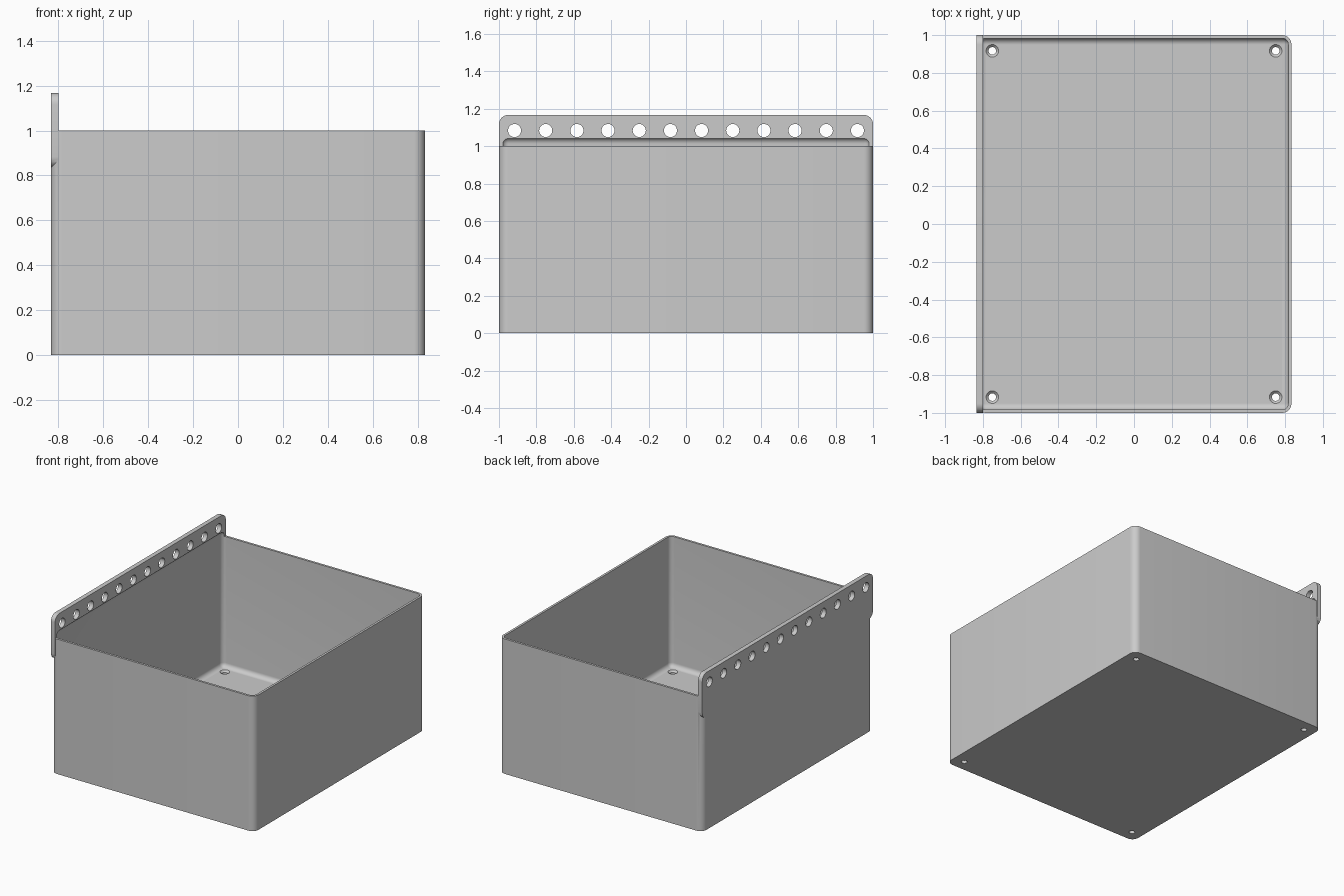
import bpy
import bmesh
from math import pi, radians
from mathutils import Matrix, Vector

cube = bpy.data.objects.get("Cube")
if cube:
    bpy.data.objects.remove(cube, do_unlink=True)

U = 1 / 6                       # design module
HX, HY, HEIGHT = 5 * U, 1.0, 1.0
WALL, FLOOR = U / 10, U / 5
RADIUS = 0.05

grey = bpy.data.materials.new("plain grey")
grey.use_nodes = True
colour = (0.6, 0.6, 0.6, 1)
grey.diffuse_color = colour
grey.node_tree.nodes["Principled BSDF"].inputs["Base Color"].default_value = colour


def finish(name, bm):
    mesh = bpy.data.meshes.new(name)
    bm.to_mesh(mesh)
    bm.free()
    mesh.materials.append(grey)
    obj = bpy.data.objects.new(name, mesh)
    bpy.context.collection.objects.link(obj)
    return obj


def rounded_block(name, low, high, radius, axis=None):
    """Block with edges along one axis rounded, or all edges if axis is None."""
    low, high = Vector(low), Vector(high)
    bm = bmesh.new()
    bmesh.ops.create_cube(bm, size=1)
    bmesh.ops.scale(bm, vec=high - low, verts=bm.verts)
    bmesh.ops.translate(bm, vec=(low + high) / 2, verts=bm.verts)
    edges = [e for e in bm.edges if axis is None
             or abs((e.verts[0].co - e.verts[1].co).normalized()[axis]) > 0.9]
    bmesh.ops.bevel(bm, geom=edges, offset=radius, segments=8, profile=0.5,
                    affect='EDGES', clamp_overlap=True)
    return finish(name, bm)


def add_round(bm, start, depth, r1, r2, turn=Matrix()):
    """Cylinder or cone growing along its axis from the start point."""
    place = Matrix.Translation(start) @ turn @ Matrix.Translation((0, 0, depth / 2))
    bmesh.ops.create_cone(bm, cap_ends=True, segments=32, radius1=r1, radius2=r2,
                          depth=depth, matrix=place)


def combine(target, tool, operation):
    mod = target.modifiers.new(tool.name, 'BOOLEAN')
    mod.operation, mod.object, mod.solver = operation, tool, 'EXACT'
    bpy.context.view_layer.objects.active = target
    bpy.ops.object.modifier_apply(modifier=mod.name)
    bpy.data.objects.remove(tool, do_unlink=True)


# Outer shell and the hanging plate on one long side
bin_body = rounded_block("storage_bin", (-HX, -HY, 0), (HX, HY, HEIGHT), RADIUS, 2)
plate = rounded_block("hanging_plate", (-HX, -HY, 5 * U),
                      (-HX + 2 * WALL, HY, 7 * U), RADIUS, 0)
combine(bin_body, plate, 'UNION')

# Filleted cavity, which also hollows the foot of the plate
cavity = rounded_block("cavity_cutter", (-HX + WALL, -HY + WALL, FLOOR),
                       (HX - WALL, HY - WALL, 1.045), 2 * WALL)
combine(bin_body, cavity, 'DIFFERENCE')

# Row of holes through the plate
bm = bmesh.new()
for i in range(12):
    add_round(bm, (-HX - 0.05, (i - 5.5) * U, 6.5 * U), 0.15, 0.035, 0.035,
              Matrix.Rotation(pi / 2, 4, 'Y'))
combine(bin_body, finish("plate_hole_cutter", bm), 'DIFFERENCE')

# Countersunk screw holes in the floor corners
for name, z, depth, r1, r2 in (("screw_hole_cutter", -0.05, 0.15, 0.02, 0.02),
                               ("countersink_cutter", 0.019, 0.015, 0.019, 0.034)):
    bm = bmesh.new()
    for sx in (-1, 1):
        for sy in (-1, 1):
            add_round(bm, (sx * 4.5 * U, sy * 5.5 * U, z), depth, r1, r2)
    combine(bin_body, finish(name, bm), 'DIFFERENCE')

# Smooth the fillets, keep real edges sharp
bpy.ops.object.select_all(action='DESELECT')
bin_body.select_set(True)
bpy.context.view_layer.objects.active = bin_body
bpy.ops.object.shade_smooth_by_angle(angle=radians(30))
